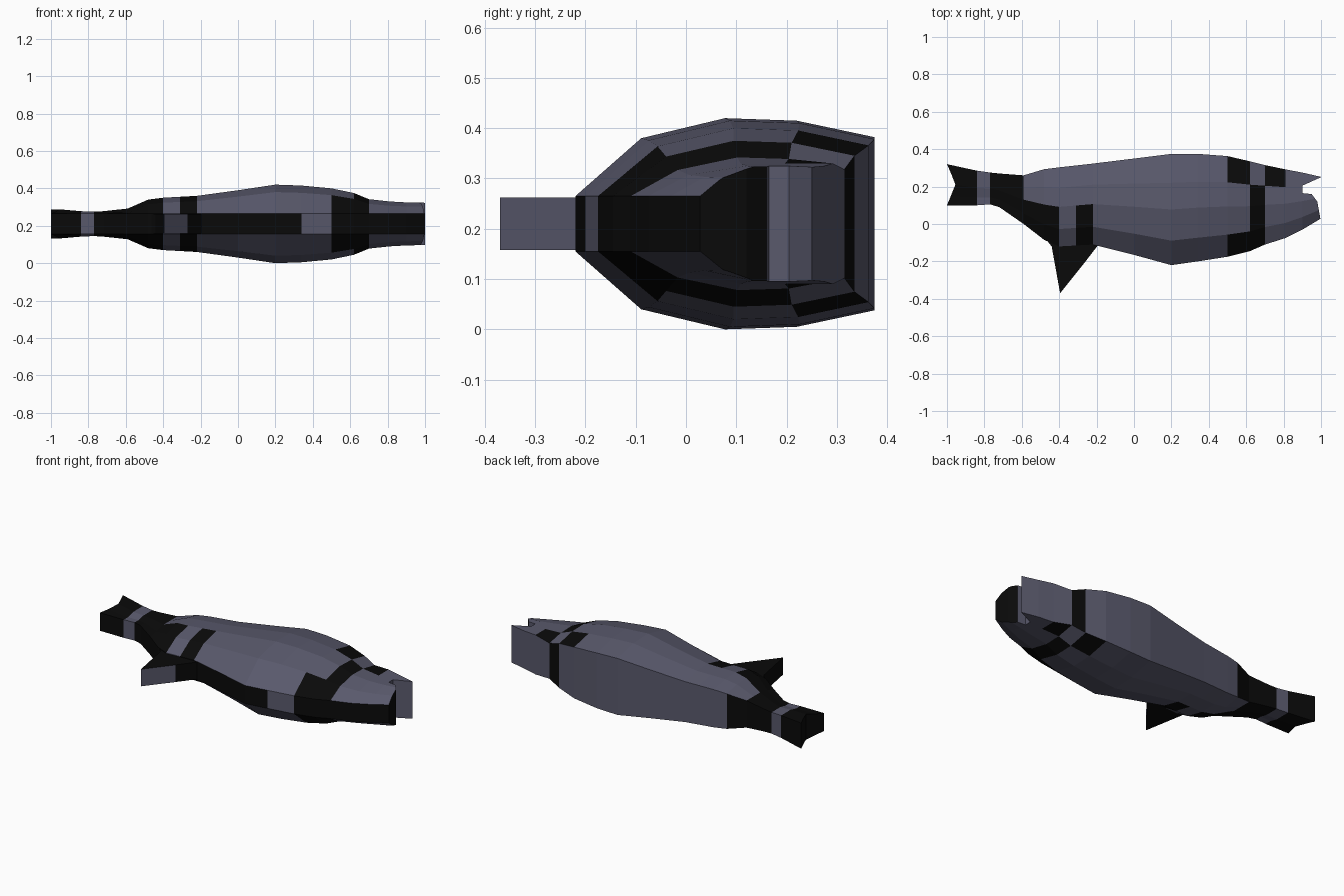
import bpy, bmesh

if "Cube" in bpy.data.objects:
    bpy.data.objects.remove(bpy.data.objects["Cube"])

CZ = 0.21  # mid plane of the fish lying on its side


def material(name, rgb):
    m = bpy.data.materials.new(name)
    m.diffuse_color = (*rgb, 1)
    m.use_nodes = True
    m.node_tree.nodes["Principled BSDF"].inputs["Base Color"].default_value = m.diffuse_color
    return m


MATS = [material("slate grey", (0.1, 0.1, 0.15)),
        material("black", (0.003, 0.003, 0.003))]


def finish(bm, name):
    bmesh.ops.recalc_face_normals(bm, faces=bm.faces)
    me = bpy.data.meshes.new(name)
    bm.to_mesh(me)
    bm.free()
    for m in MATS:
        me.materials.append(m)
    ob = bpy.data.objects.new(name, me)
    bpy.context.collection.objects.link(ob)
    return ob


def prism(name, outline, half, colours):
    """Extruded xy outline; one colour per side, last colour for both caps."""
    bm = bmesh.new()
    lo, hi = [[bm.verts.new((x, y, CZ + s * half)) for x, y in outline] for s in (-1, 1)]
    n = len(outline)
    for i in range(n):
        j = (i + 1) % n
        bm.faces.new((lo[i], lo[j], hi[j], hi[i])).material_index = colours[i]
    for ring in (lo, hi):
        bm.faces.new(ring).material_index = colours[-1]
    return finish(bm, name)


# Body sections: x, belly y, back y, half thickness, colours up to the next section
# (belly strip, four side rows, back strip; B black, G grey)
SECTIONS = [
    (-1.00, 0.10, 0.32, 0.078, "BBBBBB"),
    (-0.84, 0.10, 0.285, 0.068, "GGGGGG"),
    (-0.77, 0.105, 0.275, 0.065, "BBBBBB"),
    (-0.72, 0.09, 0.27, 0.068, "BBBBBB"),
    (-0.59, 0.00, 0.26, 0.082, "BBBGGB"),
    (-0.48, -0.085, 0.293, 0.13, "BBBGGG"),
    (-0.40, -0.12, 0.303, 0.14, "GGGGGG"),
    (-0.31, -0.115, 0.313, 0.145, "BBBGGG"),
    (-0.22, -0.11, 0.323, 0.15, "BGGGGG"),
    (0.00, -0.165, 0.35, 0.18, "BGGGGG"),
    (0.20, -0.22, 0.375, 0.21, "BGGGGG"),
    (0.34, -0.20, 0.375, 0.205, "GGGGGG"),
    (0.50, -0.175, 0.363, 0.19, "BBGGBG"),
    (0.62, -0.145, 0.335, 0.165, "BBBBGB"),
    (0.70, -0.11, 0.315, 0.132, "BGGGBG"),
    (0.81, -0.075, 0.292, 0.12, "BGGGGG"),
    (0.90, -0.03, 0.275, 0.115, "BGGGGG"),
    (1.00, 0.03, 0.252, 0.113, "BGGGGG"),
]
ROWS = [(0, 0), (0.22, 0.81), (0.5, 1), (0.74, 0.976), (1, 0.82)]
NOTCH = [0, 0.02, 0.045, 0.025, 0]

# Body, lofted through ten-sided rings
bm = bmesh.new()
rings = []
for k, (x, yb, yt, w, _) in enumerate(SECTIONS):
    jaw_or_tail = w < 0.125  # thin ends have squarer sections
    side = []
    for (t, f), n in zip(ROWS, NOTCH):
        if jaw_or_tail and t > 0.5:
            f = 1
        h = min(0.055, w) if t == 0 else max(w * f, 0.055)
        side.append((x + (n if k == 0 else 0), yb + t * (yt - yb), h))
    rings.append([bm.verts.new((a, b, CZ + h)) for a, b, h in side]
                 + [bm.verts.new((a, b, CZ - h)) for a, b, h in reversed(side)])
ROW_OF_EDGE = [1, 2, 3, 4, 5, 4, 3, 2, 1, 0]
for k in range(len(rings) - 1):
    a, b = rings[k], rings[k + 1]
    for i in range(10):
        j = (i + 1) % 10
        f = bm.faces.new((a[i], a[j], b[j], b[i]))
        f.material_index = int(SECTIONS[k][4][ROW_OF_EDGE[i]] == "B")
# End caps, as strips across the thickness
for ring, mat in ((rings[0], 1), (rings[-1], 0)):
    for i in range(4):
        bm.faces.new((ring[i], ring[i + 1], ring[8 - i], ring[9 - i])).material_index = mat
body = finish(bm, "fish_body")

# Open mouth, cut from the front
cutter = prism("mouth_cutter",
               [(0.9, 0.165), (0.95, 0.16), (0.98, 0.12), (0.998, 0.02), (1.1, 0.0),
                (1.1, 0.295), (0.9, 0.205)],
               0.4, [0, 1, 1, 0, 0, 0, 0, 0])
cutter.hide_render = True
mod = body.modifiers.new("mouth", 'BOOLEAN')
mod.object = cutter
mod.operation = 'DIFFERENCE'
mod.solver = 'EXACT'
bpy.context.view_layer.objects.active = body
bpy.ops.object.modifier_apply(modifier="mouth")
bpy.data.objects.remove(cutter)

# Belly fin, with a grey leading face
prism("belly_fin",
      [(-0.52, -0.02), (-0.44, -0.12), (-0.395, -0.37), (-0.27, -0.214), (-0.19, -0.11), (-0.25, -0.05)],
      0.052, [1, 1, 0, 1, 1, 1, 1])
